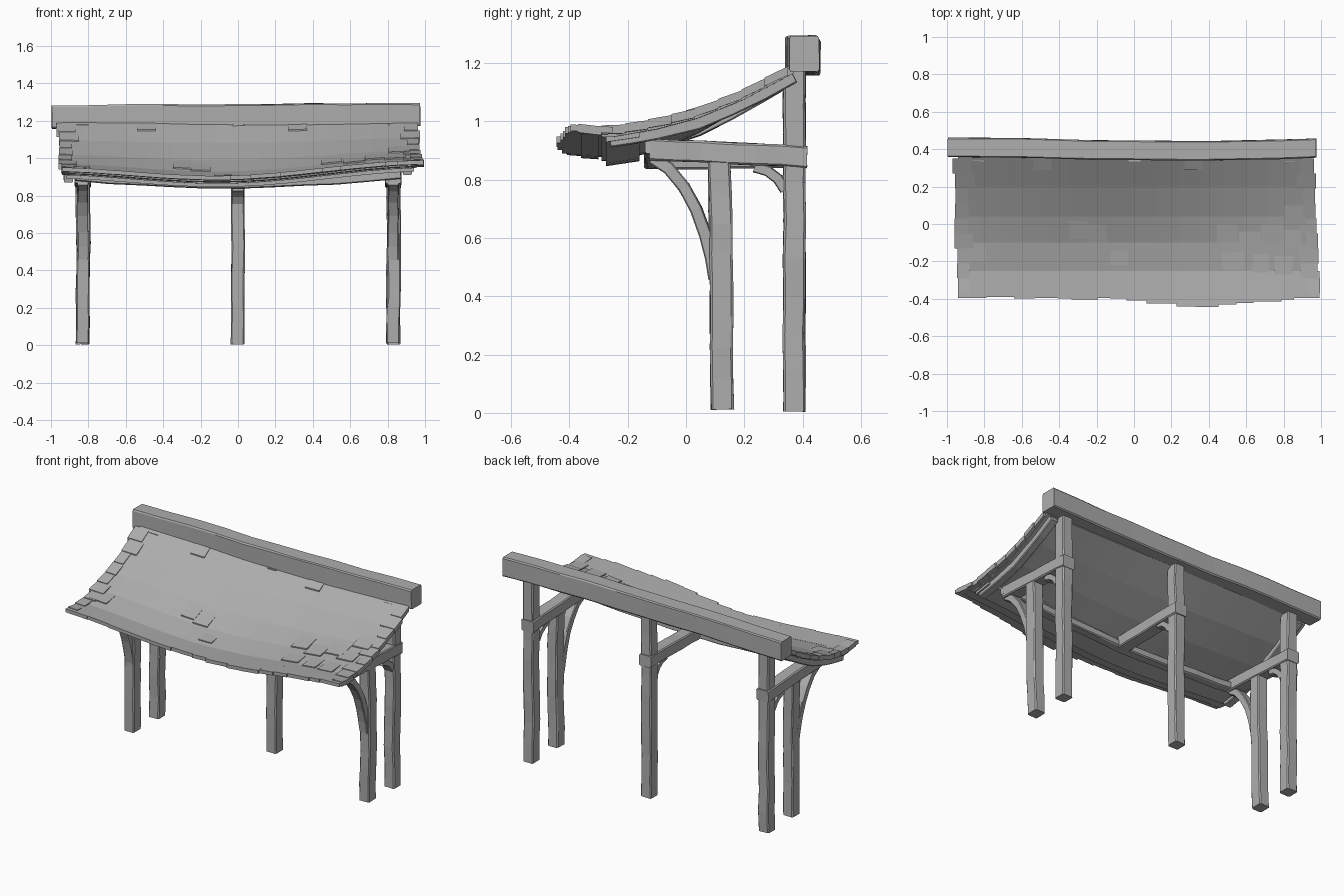
import bpy, bmesh, math, random
from mathutils import Vector

random.seed(4)
cube = bpy.data.objects.get("Cube")
if cube:
    bpy.data.objects.remove(cube, do_unlink=True)

GREY = (0.42, 0.42, 0.42, 1)
mat = bpy.data.materials.new("weathered grey")
mat.use_nodes = True
mat.diffuse_color = GREY
mat.node_tree.nodes["Principled BSDF"].inputs["Base Color"].default_value = GREY


def finish(name, bm):
    bmesh.ops.recalc_face_normals(bm, faces=bm.faces)
    mesh = bpy.data.meshes.new(name)
    bm.to_mesh(mesh)
    bm.free()
    mesh.materials.append(mat)
    obj = bpy.data.objects.new(name, mesh)
    bpy.context.collection.objects.link(obj)
    return obj


def timber(name, path, side, width, depth, rough=0.003, chamfer=0.09):
    """Hewn beam: chamfered section swept along a path; width runs along side."""
    bm = bmesh.new()
    pts = [Vector(p) for p in path]
    side = Vector(side)
    c = 1 - 2 * chamfer
    outline = [(-c, -1), (c, -1), (1, -c), (1, c), (c, 1), (-c, 1), (-1, c), (-1, -c)]
    rings = []
    for i, p in enumerate(pts):
        along = (pts[min(i + 1, len(pts) - 1)] - pts[max(i - 1, 0)]).normalized()
        up = along.cross(side).normalized()
        dx, dy = random.uniform(-rough, rough), random.uniform(-rough, rough)
        ring = []
        for a, b in outline:
            jit = Vector([random.uniform(-rough, rough) * 0.4 for _ in range(3)])
            ring.append(bm.verts.new(p + side * (a * width / 2 + dx) + up * (b * depth / 2 + dy) + jit))
        rings.append(ring)
    n = len(outline)
    for r, s in zip(rings, rings[1:]):
        for k in range(n):
            bm.faces.new((r[k], r[(k + 1) % n], s[(k + 1) % n], s[k]))
    bm.faces.new(rings[0])
    bm.faces.new(rings[-1])
    return finish(name, bm)


def line(a, b, n):
    a, b = Vector(a), Vector(b)
    return [a.lerp(b, i / n) for i in range(n + 1)]


# Roof height: a concave slope from ridge to eave, sagging mid-span
SLOPE = [(-0.46, 0.955), (-0.25, 0.962), (-0.1, 0.99), (0.04, 1.032), (0.2, 1.102), (0.4, 1.215)]


def roof_z(x, y):
    y = max(SLOPE[0][0], min(SLOPE[-1][0], y))
    for (y0, z0), (y1, z1) in zip(SLOPE, SLOPE[1:]):
        if y <= y1:
            z = z0 + (z1 - z0) * (y - y0) / (y1 - y0)
            break
    weight = min(1, max(0, (0.36 - y) / 0.5))
    flare = 0.1 * max(0, -0.27 - y)
    sag = 0.065 * math.cos(math.pi * (x + 0.05) / 2.1) ** 2
    return z + weight * (0.018 * x - sag) + flare


def roof_patch(bm, x0, x1, ys, lift, thick, nx, tilt=0.0):
    """Slab that follows the roof surface; tilt lifts its lower edge."""
    layers = []
    for drop in (0, thick):
        layers.append([[bm.verts.new((x0 + (x1 - x0) * i / nx, y, roof_z(x0 + (x1 - x0) * i / nx, y) + lift - drop
                                      + (tilt if j == 0 else 0)))
                        for i in range(nx + 1)] for j, y in enumerate(ys)])
    top, low = layers
    ny = len(ys) - 1
    for g in layers:
        for j in range(ny):
            for i in range(nx):
                bm.faces.new((g[j][i], g[j][i + 1], g[j + 1][i + 1], g[j + 1][i]))
    for i in range(nx):
        for j in (0, ny):
            bm.faces.new((top[j][i], top[j][i + 1], low[j][i + 1], low[j][i]))
    for j in range(ny):
        for i in (0, nx):
            bm.faces.new((top[j][i], top[j + 1][i], low[j + 1][i], low[j][i]))


# Roof deck
bm = bmesh.new()
roof_patch(bm, -0.94, 0.95, [-0.29, -0.25, -0.1, 0.04, 0.2, 0.37], 0, 0.032, 16)
finish("roof_deck", bm)

# Ragged shingles on both side edges, nearly flush with the deck
bm = bmesh.new()
rows = 9
for sgn in (-1, 1):
    for r in range(rows):
        y0 = -0.37 + r * 0.08
        t = r / rows
        edge = (0.943 + 0.02 * t if sgn < 0 else 0.985 - 0.03 * t) + random.uniform(-0.006, 0.012)
        inner = edge - random.uniform(0.06, 0.11)
        xs = sorted((sgn * inner, sgn * edge))
        roof_patch(bm, *xs, [y0, y0 + 0.08], 0.002, 0.03, 1, 0.004)
finish("side_shingles", bm)

# Ragged shingles along the flared eave
bm = bmesh.new()
x = -0.94
while x < 0.98:
    w = min(random.uniform(0.06, 0.16), 0.995 - x)
    mid = x + w / 2
    bulge = 0.045 * math.exp(-((mid - 0.38) / 0.3) ** 2)
    front = -0.397 - bulge + random.uniform(-0.006, 0.008)
    roof_patch(bm, x, x + w, [front, -0.25], 0.001, 0.022, 1, 0.001)
    x += w
finish("eave_shingles", bm)

# Scattered raised shingles
bm = bmesh.new()
for cx, cy in [(-0.49, 0.29), (0.32, 0.29), (-0.3, -0.08), (-0.2, -0.1), (-0.08, -0.22), (0.5, -0.1),
               (0.62, -0.14), (0.74, -0.1), (0.84, -0.13), (0.53, -0.24), (0.68, -0.26), (0.8, -0.27),
               (-0.85, -0.2), (0.86, 0.0)]:
    w = random.uniform(0.09, 0.12)
    roof_patch(bm, cx - w / 2, cx + w / 2, [cy, cy + 0.1], 0.0, 0.008, 1, 0.007)
finish("loose_shingles", bm)

# Boards beneath the eave
bm = bmesh.new()
roof_patch(bm, -0.93, 0.95, [-0.36, -0.3], -0.015, 0.012, 14)
roof_patch(bm, -0.92, 0.94, [-0.275, -0.16], -0.028, 0.021, 14)
finish("eave_boards", bm)

# Curved rafters at both ends of the roof
for label, x in (("right", -0.905), ("left", 0.905)):
    path = [(x, y, roof_z(x, y) - 0.045) for y in (-0.26, -0.18, -0.1, 0.04, 0.15, 0.26, 0.37)]
    timber("rafter_" + label, path, (1, 0, 0), 0.05, 0.045, 0.002)

# Ridge beam, slightly bowed
path = []
for i in range(11):
    x = -0.995 + 1.97 * i / 10
    path.append((x, 0.402 + 0.008 * math.cos(2.6 * (x + 1.0)), 1.228 + 0.006 * x))
timber("ridge_beam", path, (0, 1, 0), 0.104, 0.122, 0.003, 0.06)

# Long purlin sagging under the eave
path = [(x, -0.11, 0.862 + 0.045 * (x / 0.87) ** 2 + 0.008 * x)
        for x in [-0.87 + 1.74 * i / 10 for i in range(11)]]
timber("purlin", path, (0, 1, 0), 0.06, 0.045, 0.003, 0.12)

# Frames: back post, cross beam and corner bracket; outer frames add a braced front post
for label, x in (("right", -0.83), ("middle", 0.0), ("left", 0.83)):
    timber("back_post_" + label, line((x, 0.371, 0.005), (x, 0.372, 1.18), 9), (1, 0, 0), 0.072, 0.075)
    beam_front = (x, -0.09, 0.872) if label == "middle" else (x, -0.125, 0.905)
    timber("cross_beam_" + label, line(beam_front, (x, 0.415, 0.878), 6), (1, 0, 0), 0.084, 0.074, 0.002, 0.08)
    timber("corner_bracket_" + label,
           [(x, 0.235, 0.843), (x, 0.28, 0.83), (x, 0.315, 0.803), (x, 0.34, 0.765)],
           (1, 0, 0), 0.06, 0.036, 0.001)
    if label == "middle":
        continue
    timber("front_post_" + label,
           [(x + 0.006 * math.sin(z * 3.6 - 0.6), 0.126 - 0.012 * z, z) for z in [0.012 + 0.106 * i for i in range(9)]],
           (1, 0, 0), 0.07, 0.078)
    timber("curved_brace_" + label,
           [(x, -0.115, 0.875), (x, -0.06, 0.838), (x, -0.005, 0.775), (x, 0.035, 0.7),
            (x, 0.068, 0.61), (x, 0.088, 0.53), (x, 0.1, 0.46)],
           (1, 0, 0), 0.058, 0.042, 0.002)
